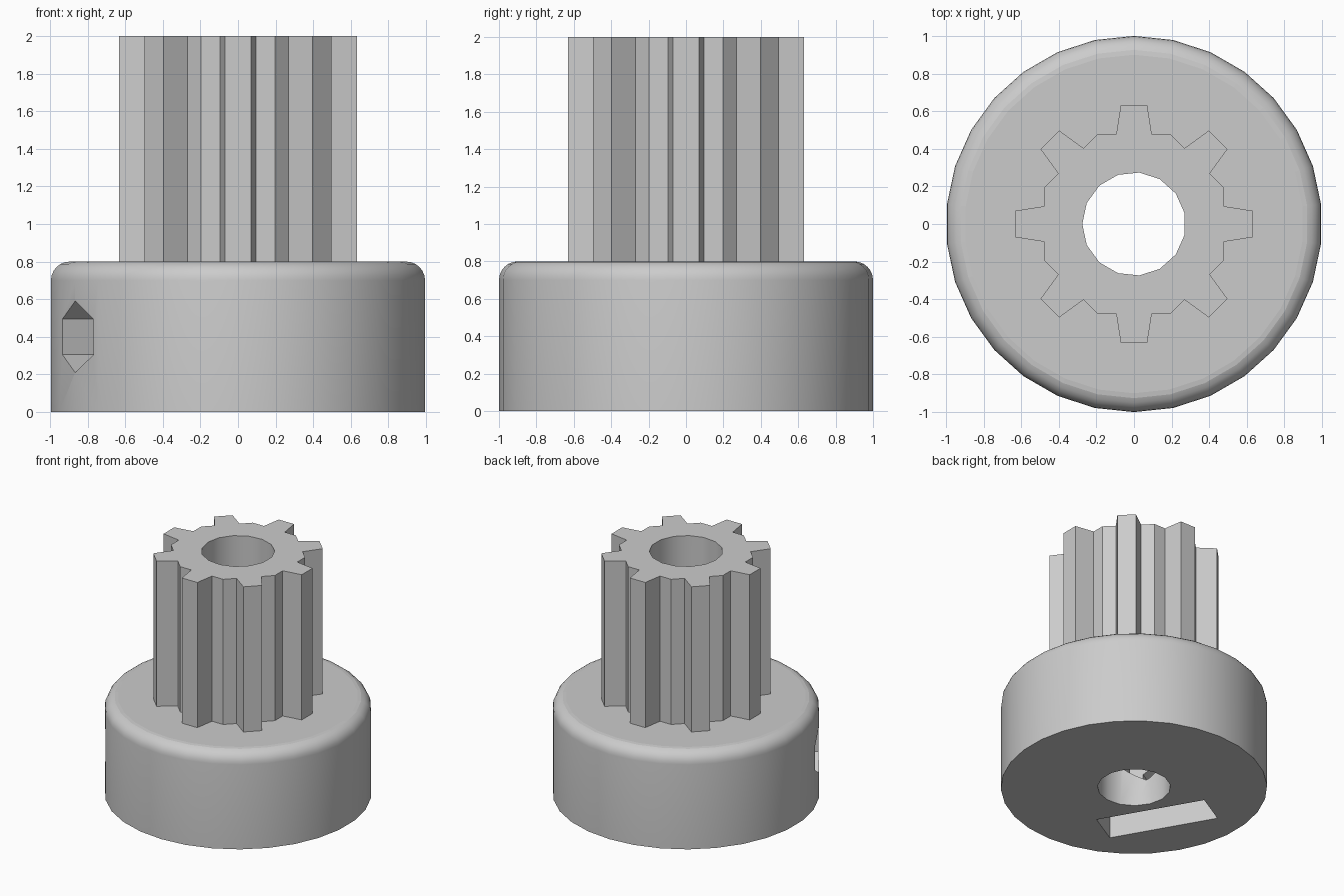
import bpy, bmesh
from math import sin, cos, tan, pi, radians
from mathutils import Matrix

if "Cube" in bpy.data.objects:
    bpy.data.objects.remove(bpy.data.objects["Cube"], do_unlink=True)

BORE_R = 0.275
HUB_H = 0.8
HEIGHT = 2.0
FILLET = 0.1
SCREW_ANGLE = radians(210)

grey = bpy.data.materials.new("plain_grey")
grey.use_nodes = True
grey.diffuse_color = (0.6, 0.6, 0.6, 1)
grey.node_tree.nodes["Principled BSDF"].inputs["Base Color"].default_value = (0.6, 0.6, 0.6, 1)


def ngon(r, sides, start=0.0):
    return [(r * cos(start + 2 * pi * i / sides), r * sin(start + 2 * pi * i / sides))
            for i in range(sides)]


def loft(name, rings, matrix=Matrix()):
    """Closed solid through a stack of (outline, height) rings."""
    bm = bmesh.new()
    loops = [[bm.verts.new((x, y, z)) for x, y in pts] for pts, z in rings]
    for low, high in zip(loops, loops[1:]):
        for i in range(len(low)):
            j = (i + 1) % len(low)
            bm.faces.new((low[i], low[j], high[j], high[i]))
    bm.faces.new(loops[0][::-1])
    bm.faces.new(loops[-1])
    bm.transform(matrix)
    bmesh.ops.recalc_face_normals(bm, faces=bm.faces)
    mesh = bpy.data.meshes.new(name)
    bm.to_mesh(mesh)
    bm.free()
    mesh.materials.append(grey)
    obj = bpy.data.objects.new(name, mesh)
    bpy.context.collection.objects.link(obj)
    return obj


def select(obj):
    bpy.ops.object.select_all(action='DESELECT')
    obj.select_set(True)
    bpy.context.view_layer.objects.active = obj


def cut(obj, cutter):
    cutter.hide_render = True
    select(obj)
    mod = obj.modifiers.new("cut", 'BOOLEAN')
    mod.operation = 'DIFFERENCE'
    mod.solver = 'EXACT'
    mod.object = cutter
    bpy.ops.object.modifier_apply(modifier=mod.name)
    bpy.data.objects.remove(cutter, do_unlink=True)


def bore_cutter():
    return loft("bore_cutter", [(ngon(BORE_R, 15, pi), -0.5), (ngon(BORE_R, 15, pi), 2.5)])


# Round hub with a filleted top rim
rings = [(ngon(1, 30, pi / 2), 0)]
for i in range(7):
    a = i / 6 * pi / 2
    rings.append((ngon(1 - FILLET + FILLET * cos(a), 30, pi / 2),
                  HUB_H - FILLET + FILLET * sin(a)))
hub = loft("hub", rings)

# Central bore, six-sided set screw hole and nut slot open at the bottom
cut(hub, bore_cutter())
turn = Matrix.Rotation(SCREW_ANGLE, 4, 'Z')
hexagon = ngon(0.19, 6)
cut(hub, loft("screw_cutter", [(hexagon, 0), (hexagon, 1.3)],
              Matrix.Translation((0, 0, HUB_H / 2)) @ turn @ Matrix.Rotation(pi / 2, 4, 'Y')))
slot = [(0.36, -0.43), (0.65, -0.43), (0.65, 0.43), (0.36, 0.43)]
cut(hub, loft("nut_slot_cutter", [(slot, -0.2), (slot, 0.7)], turn))

# Toothed column: octagonal core with eight tapered teeth
ROOT, TIP = 0.475, 0.632
tooth = [(ROOT, -0.095), (TIP, -0.07), (TIP, 0.07), (ROOT, 0.095), (ROOT, ROOT * tan(pi / 8))]
outline = []
for k in range(8):
    c, s = cos(k * pi / 4), sin(k * pi / 4)
    outline += [(x * c - y * s, x * s + y * c) for x, y in tooth]
gear = loft("toothed_column", [(outline, HUB_H), (outline, HEIGHT)])
cut(gear, bore_cutter())

# Smooth the round walls, keep the level faces flat
for obj in (hub, gear):
    select(obj)
    bpy.ops.object.shade_smooth_by_angle(angle=radians(30))
    for p in obj.data.polygons:
        if abs(p.normal.z) > 0.99:
            p.use_smooth = False
